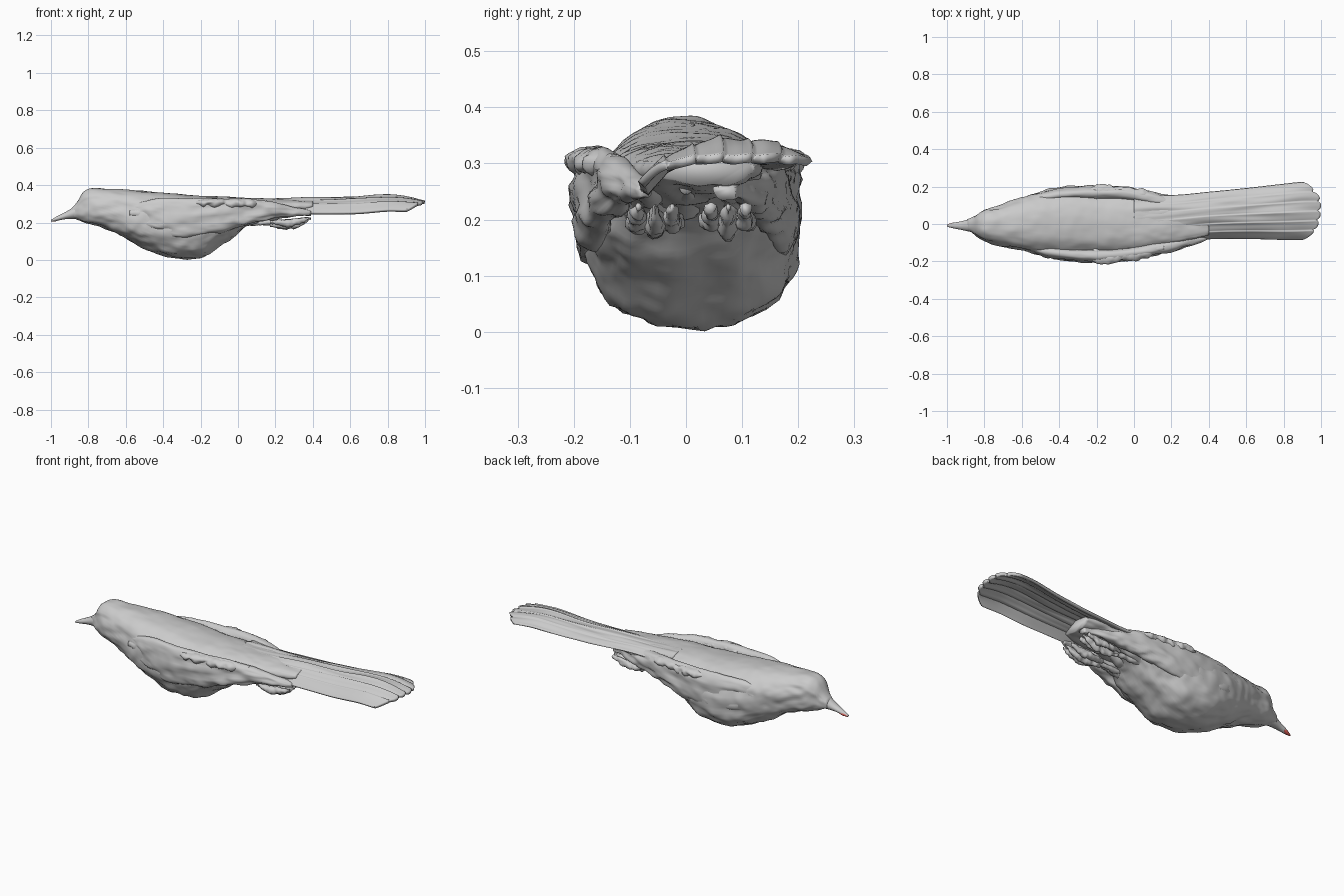
import bpy, math
from mathutils import Vector, noise


def sample(rows, x):
    # smooth (monotone-ish) interpolation of section rows keyed by x
    i = 0
    while i < len(rows) - 2 and x > rows[i + 1][0]:
        i += 1
    a, b = rows[i], rows[i + 1]
    p, q = rows[max(i - 1, 0)], rows[min(i + 2, len(rows) - 1)]
    h = b[0] - a[0]
    t = min(max((x - a[0]) / h, 0), 1)
    out = []
    for k in range(1, len(a)):
        ma = (b[k] - p[k]) / (b[0] - p[0]) * h
        mb = (q[k] - a[k]) / (q[0] - a[0]) * h
        out.append((2*t**3 - 3*t*t + 1) * a[k] + (t**3 - 2*t*t + t) * ma
                   + (3*t*t - 2*t**3) * b[k] + (t**3 - t*t) * mb)
    return out


def make(name, verts, faces, color=None):
    me = bpy.data.meshes.new(name)
    me.from_pydata(verts, [], faces)
    ob = bpy.data.objects.new(name, me)
    bpy.context.collection.objects.link(ob)
    for p in me.polygons:
        p.use_smooth = True
    if color:
        mat = bpy.data.materials.new(name)
        mat.diffuse_color = color
        me.materials.append(mat)
    return ob


def loft(name, rows, steps, seg=32, power=2.0, rough=0.0, scale=(8, 16, 16), color=None):
    # rows: x, y min, y max, z bottom, z top -> closed superelliptic tube
    verts, faces = [], []
    x0, x1 = rows[0][0], rows[-1][0]
    for i in range(steps + 1):
        x = x0 + (x1 - x0) * i / steps
        ya, yb, za, zb = sample(rows, x)
        for j in range(seg):
            a = 2 * math.pi * j / seg
            c, s = math.cos(a), math.sin(a)
            f = lambda v: math.copysign(abs(v) ** (2 / power), v)
            y = (ya + yb) / 2 + (yb - ya) / 2 * f(c)
            z = (za + zb) / 2 + (zb - za) / 2 * f(s)
            p = Vector((x * scale[0], y * scale[1], z * scale[2]))
            n = rough * (noise.noise(p) + 0.5 * noise.noise(p * 2.3))
            if s > 0.5:
                n *= 0.4
            verts.append((x, y + n * c, max(0.0, z + n * s)))
    for i in range(steps):
        for j in range(seg):
            k = (j + 1) % seg
            faces.append((i*seg + j, i*seg + k, (i+1)*seg + k, (i+1)*seg + j))
    faces.append(tuple(range(seg))[::-1])
    faces.append(tuple(steps * seg + j for j in range(seg)))
    return make(name, verts, faces)if color is None else make(name, verts, faces, color)


# head, belly and rump in one skin
loft("body", [
    (-0.89, -0.035, 0.025, 0.222, 0.275), (-0.86, -0.05, 0.04, 0.21, 0.31),
    (-0.83, -0.075, 0.06, 0.20, 0.36), (-0.79, -0.095, 0.085, 0.19, 0.382),
    (-0.70, -0.12, 0.105, 0.168, 0.38), (-0.60, -0.14, 0.14, 0.118, 0.375),
    (-0.50, -0.165, 0.175, 0.062, 0.368), (-0.40, -0.18, 0.197, 0.024, 0.36),
    (-0.30, -0.183, 0.202, 0.005, 0.35), (-0.20, -0.18, 0.196, 0.015, 0.342),
    (-0.12, -0.175, 0.185, 0.06, 0.338), (-0.02, -0.16, 0.17, 0.125, 0.335),
    (0.05, -0.14, 0.155, 0.19, 0.332), (0.15, -0.11, 0.14, 0.225, 0.33),
    (0.40, -0.06, 0.13, 0.265, 0.315)], 150, 72, 2.35, 0.012)

# beak, with a red patch near its point
loft("beak", [(-1.0, -0.014, -0.004, 0.206, 0.214), (-0.97, -0.022, 0.006, 0.209, 0.232),
              (-0.92, -0.032, 0.015, 0.218, 0.257), (-0.86, -0.045, 0.032, 0.22, 0.295),
              (-0.82, -0.05, 0.04, 0.22, 0.31)], 24, 24)
loft("beak_tip", [(-0.999, -0.012, -0.002, 0.205, 0.211), (-0.975, -0.016, 0.006, 0.2065, 0.226),
                  (-0.955, -0.01, 0.008, 0.213, 0.228)], 10, 20, color=(0.75, 0.12, 0.1, 1))

# folded wings: ragged slabs hugging the flanks, plus a raised feather ridge
wing = [(-0.58, 0.11, 0.135, 0.22, 0.29), (-0.45, 0.12, 0.18, 0.15, 0.325),
        (-0.30, 0.13, 0.20, 0.12, 0.328), (-0.15, 0.13, 0.203, 0.14, 0.33),
        (0.0, 0.12, 0.188, 0.17, 0.33), (0.12, 0.10, 0.165, 0.205, 0.32),
        (0.25, 0.08, 0.13, 0.23, 0.295), (0.39, 0.06, 0.085, 0.235, 0.26)]
ridge = [(-0.27, 0.15, 0.17, 0.29, 0.31), (-0.18, 0.14, 0.217, 0.285, 0.326),
         (-0.08, 0.14, 0.20, 0.28, 0.326), (0.04, 0.13, 0.185, 0.28, 0.325),
         (0.16, 0.11, 0.14, 0.28, 0.315)]
for side, label in ((-1, "right"), (1, "left")):
    flip = lambda rows: [(r[0], min(side*r[1], side*r[2]), max(side*r[1], side*r[2]), r[3], r[4])
                         for r in rows]
    loft(label + "_wing", flip(wing), 90, 36, 2.4, 0.014, (7, 20, 30))
    loft(label + "_wing_ridge", flip(ridge), 60, 20, 2.0, 0.016, (22, 20, 20))

# tail: thin arched fan of overlapping feathers, hollow underneath
rows = [(0.0, -0.13, 0.165, 0.333, 0.04), (0.2, -0.10, 0.155, 0.33, 0.045),
        (0.4, -0.082, 0.172, 0.332, 0.055), (0.6, -0.08, 0.192, 0.337, 0.058),
        (0.8, -0.085, 0.215, 0.346, 0.055), (0.9, -0.085, 0.225, 0.338, 0.048),
        (1.0, -0.08, 0.225, 0.316, 0.02)]
ends = [(0.0, 0.92), (0.2, 0.98), (0.65, 1.0), (0.82, 0.975), (1.0, 0.92)]
NX, NT, FEATHERS = 90, 72, 6
verts, faces = [], []
for i in range(NX + 1):
    for j in range(NT + 1):
        t = j / NT
        u = (t * FEATHERS) % 1.0
        x = i / NX * (sample(ends, t)[0] - 0.018 * abs(2 * u - 1) ** 3)
        ya, yb, top, arch = sample(rows, x)
        z = top - arch * abs(2*t - 1.1) ** 2.2 * (1.1 if t < 0.5 else 0.8)
        z += 0.007 * (u - 0.6) * min(1, x * 2)
        z += 0.006 * noise.noise(Vector((x * 4, t * 9, 1)))
        verts.append((x, ya + (yb - ya) * t, z))
W = NT + 1
for i in range(NX):
    for j in range(NT):
        faces.append((i*W + j, (i+1)*W + j, (i+1)*W + j + 1, i*W + j + 1))
tail = make("tail", verts, faces)
m = tail.modifiers.new("thickness", 'SOLIDIFY')
m.thickness = 0.016
m.offset = -1

# loose feathers under the tail base
for k, (y, z) in enumerate(((-0.07, 0.235), (0.0, 0.24), (0.08, 0.24))):
    loft("undertail_feather_%d" % k,
         [(-0.08, y - 0.05, y + 0.05, z - 0.08, z + 0.03), (0.02, y - 0.05, y + 0.05, z - 0.06, z + 0.04),
          (0.15, y - 0.035, y + 0.035, z - 0.02, z + 0.035), (0.30, y - 0.008, y + 0.008, z + 0.01, z + 0.03)],
         40, 20, 2.0, 0.012, (14, 20, 20))

# feet tucked back under the tail: shank plus curled toes
for side, label, cy in ((-1, "right", -0.055), (1, "left", 0.075)):
    loft(label + "_leg", [(0.0, cy - 0.02, cy + 0.02, 0.185, 0.215), (0.1, cy - 0.013, cy + 0.013, 0.185, 0.21),
                          (0.22, cy - 0.016, cy + 0.016, 0.185, 0.215)], 24, 14, 2, 0.006, (30, 30, 30))
    for k in (-1, 0, 1):
        y, e = cy + 0.02 * k, cy + 0.03 * k
        d = 0.012 * abs(k)
        loft("%s_toe_%d" % (label, k + 1),
             [(0.17, y - 0.008, y + 0.008, 0.182 + d, 0.212), (0.24, e - 0.017, e + 0.017, 0.168 + d, 0.215),
              (0.31, e - 0.015, e + 0.015, 0.172 + d, 0.222), (0.39 - d, e - 0.005, e + 0.005, 0.214, 0.228)],
             30, 14, 2, 0.01, (35, 35, 35))
